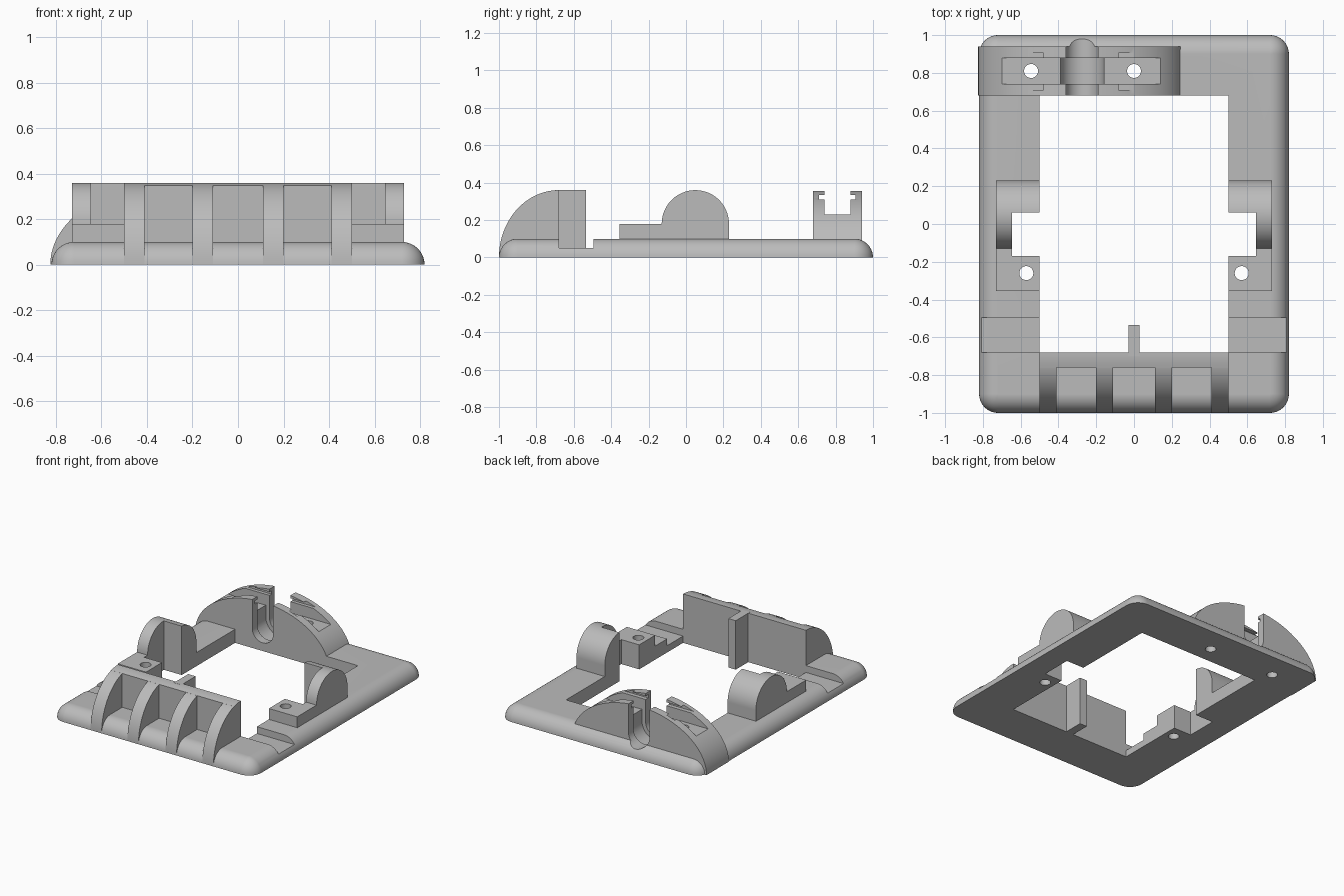
import bpy, bmesh
from math import sin, cos, pi

if "Cube" in bpy.data.objects:
    bpy.data.objects.remove(bpy.data.objects["Cube"], do_unlink=True)

grey = bpy.data.materials.new("plain grey")
grey.use_nodes = True
grey.diffuse_color = (0.5, 0.5, 0.5, 1)
grey.node_tree.nodes["Principled BSDF"].inputs["Base Color"].default_value = (0.5, 0.5, 0.5, 1)


def finish_mesh(name, bm):
    bmesh.ops.remove_doubles(bm, verts=bm.verts, dist=1e-5)
    bmesh.ops.recalc_face_normals(bm, faces=bm.faces)
    mesh = bpy.data.meshes.new(name)
    bm.to_mesh(mesh)
    bm.free()
    mesh.materials.append(grey)
    obj = bpy.data.objects.new(name, mesh)
    bpy.context.collection.objects.link(obj)
    return obj


def prism(name, profile, axis, start, end):
    """Extrude a closed 2D profile along one axis."""
    place = {"x": lambda p, d: (d, p[0], p[1]),
             "y": lambda p, d: (p[0], d, p[1]),
             "z": lambda p, d: (p[0], p[1], d)}[axis]
    bm = bmesh.new()
    low = [bm.verts.new(place(p, start)) for p in profile]
    high = [bm.verts.new(place(p, end)) for p in profile]
    bm.faces.new(low)
    bm.faces.new(high)
    n = len(profile)
    for i in range(n):
        j = (i + 1) % n
        bm.faces.new((low[i], low[j], high[j], high[i]))
    return finish_mesh(name, bm)


def box(name, x0, x1, y0, y1, z0, z1):
    return prism(name, [(x0, y0), (x1, y0), (x1, y1), (x0, y1)], "z", z0, z1)


def arc(cx, cy, rx, ry, a0, a1, steps=32):
    angles = [a0 + (a1 - a0) * i / steps for i in range(steps + 1)]
    return [(cx + rx * cos(a), cy + ry * sin(a)) for a in angles]


def screw_hole(x, y):
    return prism("screw_hole_cutter", arc(x, y, 0.037, 0.037, 0, 2 * pi)[:-1], "z", -0.1, 0.6)


def cut(obj, cutters):
    for cutter in cutters:
        mod = obj.modifiers.new("cut", "BOOLEAN")
        mod.operation = "DIFFERENCE"
        mod.solver = "EXACT"
        mod.object = cutter
        bpy.context.view_layer.objects.active = obj
        bpy.ops.object.modifier_apply(modifier=mod.name)


# Base plate: stacked rounded rectangles make the rolled top edge
R, HX, HY = 0.1, 0.82, 1.0
bm = bmesh.new()
rings = []
for k in range(11):
    t = k / 10 * pi / 2
    r = R * cos(t)
    ring = []
    for q, (sx, sy) in enumerate(((1, 1), (-1, 1), (-1, -1), (1, -1))):
        ring += arc(sx * (HX - R), sy * (HY - R), r, r, q * pi / 2, (q + 1) * pi / 2, 10)
    if k == 10:
        ring = [ring[i] for i in range(0, len(ring), 11)]
    rings.append([bm.verts.new((x, y, R * sin(t))) for x, y in ring])
bm.faces.new(rings[0])
bm.faces.new(rings[-1])
for k in range(10):
    a, b = rings[k], rings[k + 1]
    for i in range(len(a)):
        j = (i + 1) % len(a)
        if k < 9:
            bm.faces.new((a[i], a[j], b[j], b[i]))
        elif i // 11 == j // 11:
            bm.faces.new((a[i], a[j], b[i // 11]))
        else:
            bm.faces.new((a[i], a[j], b[j // 11], b[i // 11]))
plate = finish_mesh("base_plate", bm)

# Shared cutters
opening = box("opening_cutter", -0.5, 0.5, -0.68, 0.68, -0.1, 0.6)
groove = box("groove_cutter", -1, 1, -0.68, -0.495, 0.05, 0.6)
side_notches = [box("notch_cutter", min(s * 0.4, s * 0.645), max(s * 0.4, s * 0.645),
                    -0.17, 0.06, -0.1, 0.6) for s in (-1, 1)]
side_holes = [screw_hole(s * 0.57, -0.26) for s in (-1, 1)]
arch_holes = [screw_hole(x, 0.81) for x in (-0.545, 0)]


def u_slot(radius, y0, y1):
    half = arc(-0.275, 0.145, radius, radius, pi, 2 * pi)
    return prism("slot_cutter", half + [(-0.275 + radius, 0.6), (-0.275 - radius, 0.6)], "y", y0, y1)


slots = [u_slot(0.085, 0.6, 1.1), u_slot(0.115, 0.74, 0.88)]
channel = box("channel_cutter", -0.9, 0.4, 0.74, 0.88, 0.23, 0.6)
slit = box("slit_cutter", -0.9, 0.4, 0.71, 0.905, 0.31, 0.335)

cut(plate, [opening, groove] + side_notches + side_holes + arch_holes + slots)
parts = [plate]

# Rear arch with cable slot and channel
arch = prism("rear_arch", arc(-0.28, 0, 0.545, 0.36, 0, pi, 64), "y", 0.68, 0.94)
cut(arch, [channel, slit] + arch_holes + slots)
parts.append(arch)

# Side brackets: low screw block running into a round lug
bracket_profile = ([(-0.355, 0), (-0.355, 0.18), (-0.13, 0.18)]
                   + arc(0.05, 0.18, 0.18, 0.18, pi, 0)[1:] + [(0.23, 0)])
for side, s, notch, hole in zip(("right", "left"), (-1, 1), side_notches, side_holes):
    bracket = prism(side + "_bracket", bracket_profile, "x", s * 0.5, s * 0.73)
    cut(bracket, [notch, hole])
    parts.append(bracket)

# Front wall and its curved fins
curve = arc(-0.68, 0, 0.32, 0.36, pi / 2, pi)
wall_profile = ([(-0.68, 0)] + [p for p in curve if p[0] > -0.76] + [(-0.76, 0.349), (-0.76, 0)])
parts.append(prism("front_wall", wall_profile, "x", -0.5, 0.5))
for i, x in enumerate((-0.455, -0.155, 0.155, 0.455)):
    parts.append(prism(f"front_fin_{i + 1}", [(-0.68, 0)] + curve, "x", x - 0.045, x + 0.045))
parts.append(box("centre_rib", -0.03, 0.03, -0.7, -0.535, 0, 0.36))

# Remove helpers, then shade
for obj in [o for o in bpy.data.objects if "_cutter" in o.name]:
    bpy.data.objects.remove(obj, do_unlink=True)
for obj in parts:
    bpy.ops.object.select_all(action="DESELECT")
    obj.select_set(True)
    bpy.context.view_layer.objects.active = obj
    bpy.ops.object.shade_smooth_by_angle(angle=pi / 6)
    obj.modifiers.new("even_shading", "WEIGHTED_NORMAL").keep_sharp = True
